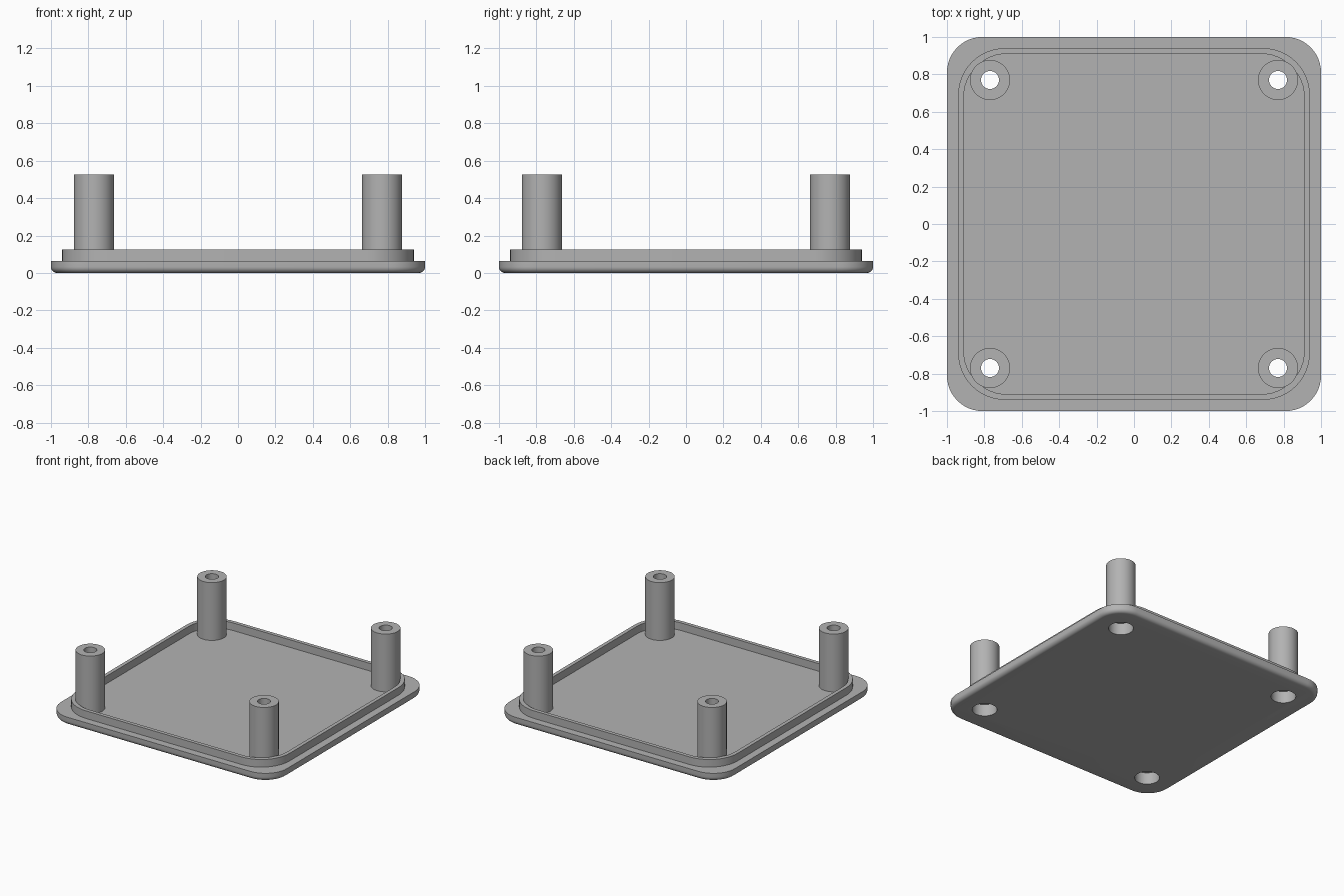
import bpy, bmesh, math

if "Cube" in bpy.data.objects:
    bpy.data.objects.remove(bpy.data.objects["Cube"], do_unlink=True)

GREY = (0.45, 0.45, 0.45, 1)
mat = bpy.data.materials.new("plain grey")
mat.use_nodes = True
mat.diffuse_color = GREY
mat.node_tree.nodes["Principled BSDF"].inputs["Base Color"].default_value = GREY

PLATE_TOP, LIP_TOP, POST_TOP = 0.064, 0.125, 0.527
FILLET, CORNER = 0.032, 0.19
POST_AT, POST_R, BORE_R = 0.77, 0.107, 0.048
RECESS_R, RECESS_TOP = 0.09, 0.094


def rounded_square(half, radius, z, steps=12):
    """Ring of points around a square with round corners."""
    points = []
    for corner in range(4):
        mid = math.pi / 4 + corner * math.pi / 2
        cx = math.copysign(half - radius, math.cos(mid))
        cy = math.copysign(half - radius, math.sin(mid))
        for i in range(steps + 1):
            a = mid + (i / steps - 0.5) * math.pi / 2
            points.append((cx + radius * math.cos(a), cy + radius * math.sin(a), z))
    return points


def circle(radius, z, steps=48):
    return [(radius * math.cos(2 * math.pi * i / steps),
             radius * math.sin(2 * math.pi * i / steps), z) for i in range(steps)]


def loft(name, rings, closed=False):
    """Skin a stack of rings; cap the ends, or join last to first."""
    bm = bmesh.new()
    loops = [[bm.verts.new(p) for p in ring] for ring in rings]
    pairs = list(zip(loops, loops[1:]))
    if closed:
        pairs.append((loops[-1], loops[0]))
    else:
        bm.faces.new(loops[0])
        bm.faces.new(loops[-1])
    for a, b in pairs:
        for i in range(len(a)):
            j = (i + 1) % len(a)
            bm.faces.new((a[i], a[j], b[j], b[i]))
    bmesh.ops.recalc_face_normals(bm, faces=bm.faces)
    mesh = bpy.data.meshes.new(name)
    bm.to_mesh(mesh)
    bm.free()
    mesh.materials.append(mat)
    obj = bpy.data.objects.new(name, mesh)
    bpy.context.collection.objects.link(obj)
    return obj


def activate(obj):
    bpy.ops.object.select_all(action='DESELECT')
    obj.select_set(True)
    bpy.context.view_layer.objects.active = obj


def smooth(obj):
    activate(obj)
    bpy.ops.object.shade_smooth_by_angle(angle=math.radians(30))


# Lid plate: filleted underside, flat ledge, raised lip and sunken floor
rings = []
for i in range(7):
    a = i / 6 * math.pi / 2
    inset = FILLET * (1 - math.sin(a))
    rings.append(rounded_square(1 - inset, CORNER - inset, FILLET * (1 - math.cos(a))))
rings += [
    rounded_square(1, CORNER, PLATE_TOP),
    rounded_square(0.94, 0.25, PLATE_TOP),
    rounded_square(0.94, 0.25, LIP_TOP),
    rounded_square(0.91, 0.23, LIP_TOP),
    rounded_square(0.91, 0.23, PLATE_TOP),
]
plate = loft("lid_plate", rings)

# Hollow corner posts, with a screw head recess through the plate
corners = {"front_right": (-1, -1), "front_left": (1, -1),
           "back_right": (-1, 1), "back_left": (1, 1)}
for label, (sx, sy) in corners.items():
    spot = (sx * POST_AT, sy * POST_AT, 0)
    cutter = loft("recess_cutter", [circle(RECESS_R, -0.1), circle(RECESS_R, 0.2)])
    cutter.location = spot
    cutter.hide_render = True
    cut = plate.modifiers.new("recess", 'BOOLEAN')
    cut.operation = 'DIFFERENCE'
    cut.solver = 'EXACT'
    cut.object = cutter
    activate(plate)
    bpy.ops.object.modifier_apply(modifier=cut.name)
    bpy.data.objects.remove(cutter, do_unlink=True)

    post = loft("post_" + label, [
        circle(RECESS_R, PLATE_TOP), circle(POST_R, PLATE_TOP),
        circle(POST_R, POST_TOP), circle(BORE_R, POST_TOP),
        circle(BORE_R, RECESS_TOP), circle(RECESS_R, RECESS_TOP),
    ], closed=True)
    post.location = spot
    smooth(post)

smooth(plate)
